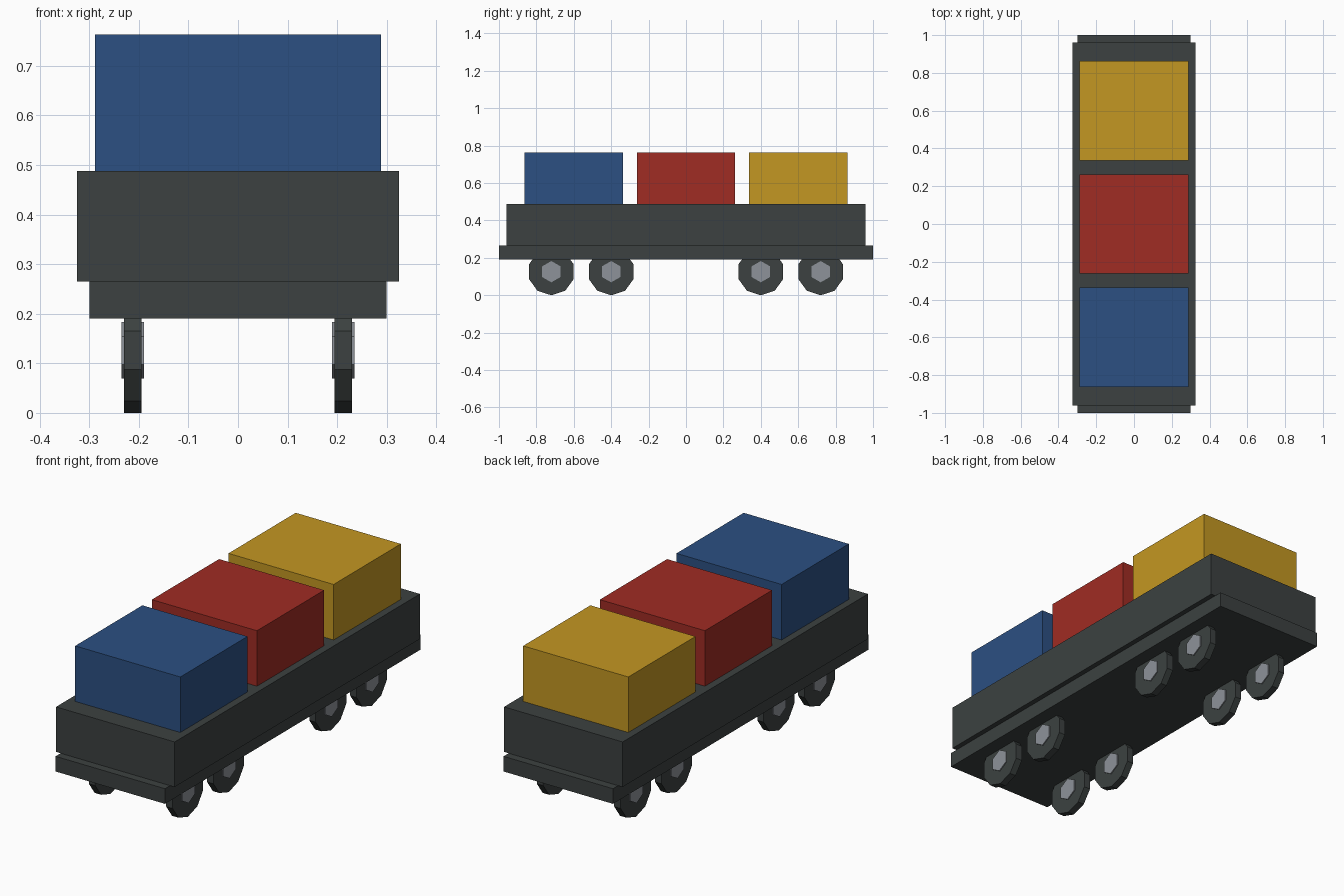
import bpy
from math import pi

default = bpy.data.objects.get("Cube")
if default:
    bpy.data.objects.remove(default, do_unlink=True)


def material(name, color):
    mat = bpy.data.materials.new(name)
    mat.use_nodes = True
    rgba = (*color, 1)
    mat.diffuse_color = rgba
    mat.node_tree.nodes["Principled BSDF"].inputs["Base Color"].default_value = rgba
    return mat


iron = material("dark iron", (0.045, 0.053, 0.052))
steel = material("light steel", (0.27, 0.29, 0.32))
blue = material("blue", (0.025, 0.08, 0.225))
red = material("red", (0.35, 0.025, 0.017))
yellow = material("yellow", (0.55, 0.31, 0.016))


def box(name, mat, half_x, half_y, z_low, z_high, y=0):
    bpy.ops.mesh.primitive_cube_add(size=2, location=(0, y, (z_low + z_high) / 2))
    obj = bpy.context.object
    obj.name = name
    obj.scale = (half_x, half_y, (z_high - z_low) / 2)
    bpy.ops.object.transform_apply(location=False, rotation=False, scale=True)
    obj.data.materials.append(mat)


def disc(name, mat, sides, radius, width, x, y):
    # Prism lying along x, with one corner pointing straight up
    bpy.ops.mesh.primitive_cylinder_add(vertices=sides, radius=radius, depth=width,
                                        location=(x, y, WHEEL_RADIUS),
                                        rotation=(pi / 2, 0, pi / 2))
    obj = bpy.context.object
    obj.name = name
    obj.data.materials.append(mat)


# Wagon body
box("chassis", iron, 0.30, 1.0, 0.19, 0.265)
box("wagon_bed", iron, 0.325, 0.96, 0.265, 0.488)

# Cargo, front to back
for name, mat, y in (("front", blue, -0.6), ("middle", red, 0), ("back", yellow, 0.6)):
    box(name + "_cargo_box", mat, 0.288, 0.263, 0.488, 0.763, y)

# Four axles of wheels, each with a hub showing on both faces
WHEEL_RADIUS = 0.126
for side, x in (("left", 0.212), ("right", -0.212)):
    for number, y in enumerate((-0.72, -0.4, 0.4, 0.72), 1):
        disc(f"{side}_wheel_{number}", iron, 10, WHEEL_RADIUS, 0.035, x, y)
        disc(f"{side}_hub_{number}", steel, 6, 0.057, 0.045, x, y)
